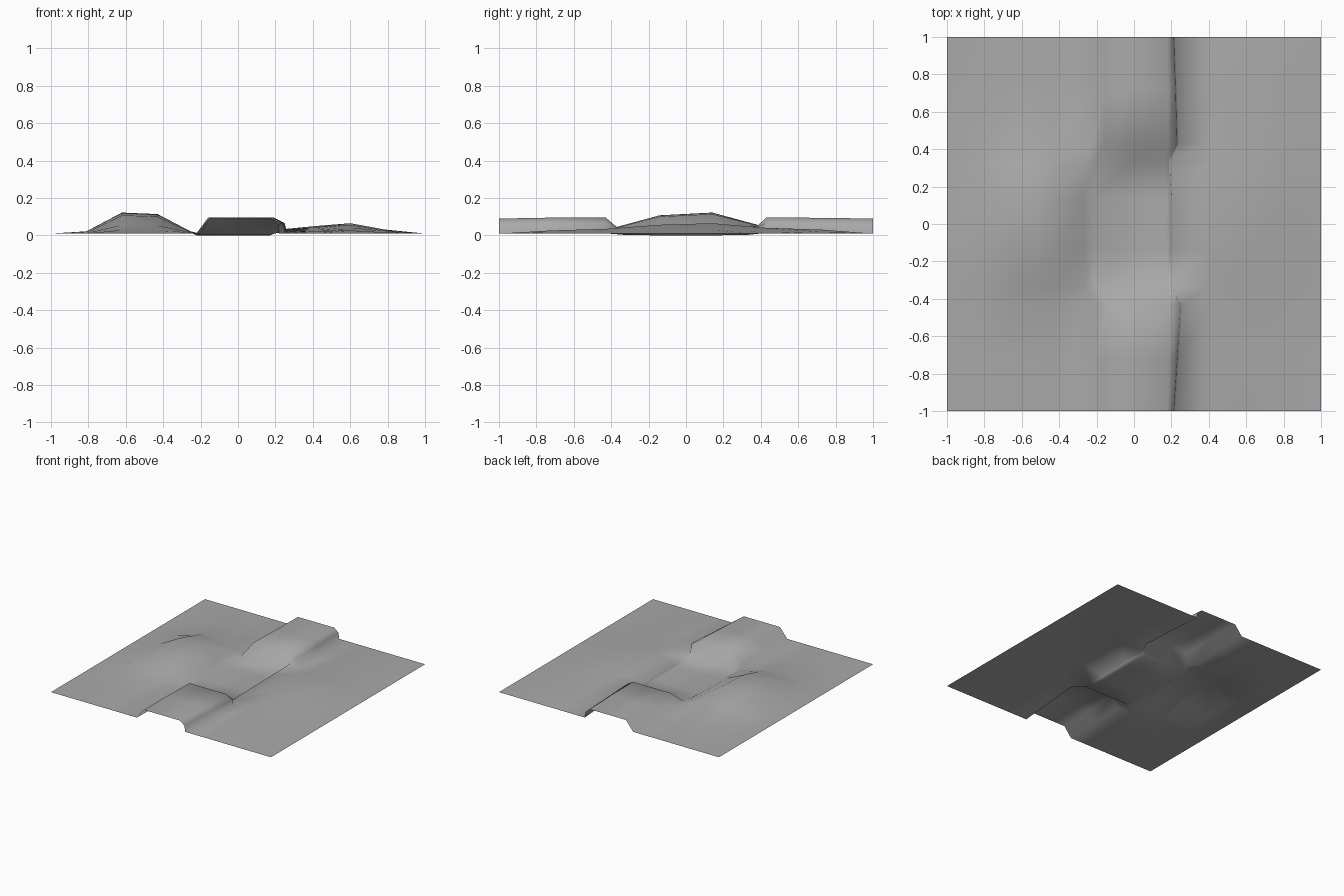
import bpy
import bmesh

cube = bpy.data.objects.get("Cube")
if cube:
    bpy.data.objects.remove(cube, do_unlink=True)

EDGE_Z = 0.01


def lerp_profile(points, t):
    """Linear height along a list of (position, height) points."""
    if t <= points[0][0]:
        return points[0][1]
    for (a, ha), (b, hb) in zip(points, points[1:]):
        if t <= b:
            return ha + (hb - ha) * (t - a) / (b - a)
    return points[-1][1]


# Tall mound on one bank, low mound on the other
tall_x = [(-1, 0), (-.81, .012), (-.62, .112), (-.43, .104), (-.27, .02), (-.2, .008), (0, 0)]
tall_y = [(-1, 0), (-.72, .05), (-.43, .17), (-.14, .87), (.14, 1), (.43, .3), (.72, .06), (1, 0)]
low_x = [(0, 0), (.2, .35), (.41, .72), (.6, 1), (.78, .4), (1, 0)]
low_y = [(-1, 0), (-.72, .3), (-.43, .45), (-.14, .85), (.14, 1), (.43, .55), (.72, .38), (1, 0)]


def ground(x, y):
    tall = lerp_profile(tall_x, x) * lerp_profile(tall_y, y)
    low = .055 * lerp_profile(low_x, x) * lerp_profile(low_y, y)
    return EDGE_Z + tall + low


# Road stations: y, road height, outer and inner left edge, inner and outer right edge
stations = [
    (-1, .09, -.22, -.155, .175, .22),
    (-.72, .095, -.21, -.15, .185, .24),
    (-.43, .096, -.2, -.14, .19, .26),
    (-.33, .003, -.26, -.21, .17, .2),
    (-.14, 0, -.27, -.22, .17, .2),
    (.14, 0, -.27, -.22, .17, .2),
    (.33, .003, -.26, -.21, .16, .19),
    (.43, .096, -.22, -.16, .18, .24),
    (.72, .094, -.22, -.155, .18, .23),
    (1, .09, -.22, -.155, .175, .22),
]

bm = bmesh.new()
rows = []
for y, road, left_out, left_in, right_in, right_out in stations:
    section = [(x, ground(x, y)) for x in (-1, -.81, -.62, -.43, left_out)]
    section += [(x, road) for x in (left_in, 0, right_in)]
    # Steep shoulder on the right bank
    foot = ground(right_out, y)
    section.append((right_in + .85 * (right_out - right_in), foot + .6 * (road - foot)))
    section += [(x, ground(x, y)) for x in (right_out, .41, .6, .78, 1)]
    rows.append([bm.verts.new((x, y, z)) for x, z in section])

for near, far in zip(rows, rows[1:]):
    for i in range(len(near) - 1):
        bm.faces.new((near[i], near[i + 1], far[i + 1], far[i]))
for face in bm.faces:
    face.smooth = True

mesh = bpy.data.meshes.new("terrain_tile")
bm.to_mesh(mesh)
bm.free()
tile = bpy.data.objects.new("terrain_tile", mesh)
bpy.context.scene.collection.objects.link(tile)

# Plain grey earth
grey = bpy.data.materials.new("plain_grey")
grey.use_nodes = True
colour = (.4, .4, .4, 1)
grey.diffuse_color = colour
grey.node_tree.nodes["Principled BSDF"].inputs["Base Color"].default_value = colour
mesh.materials.append(grey)
